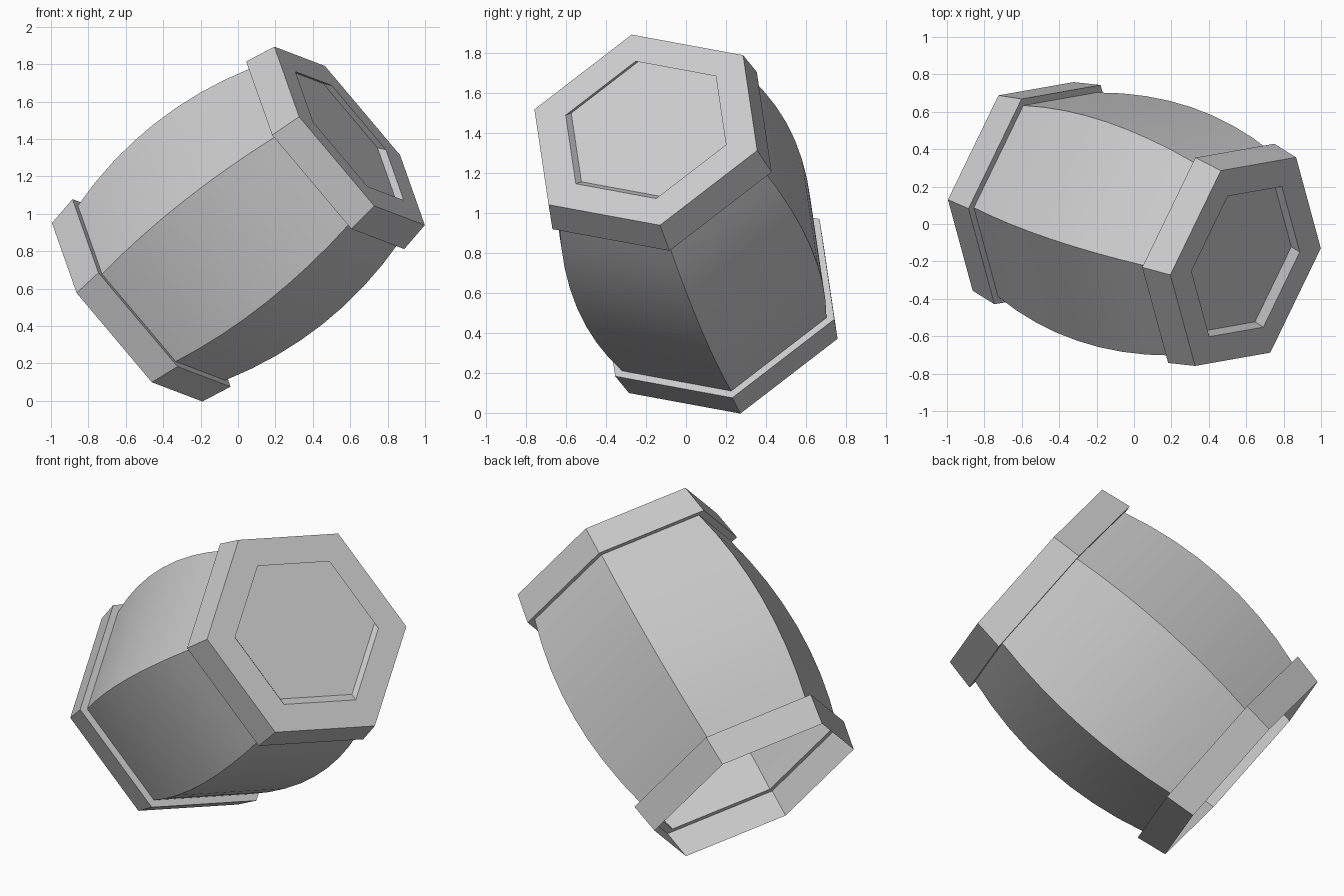
import bpy, bmesh, math
from mathutils import Vector

if "Cube" in bpy.data.objects:
    bpy.data.objects.remove(bpy.data.objects["Cube"])

# Tilted frame: axis runs from the open lower end to the capped upper end
CENTRE = Vector((0.002, 0, 0.945))
AXIS = Vector((0.757, -0.256, 0.600)).normalized()
U = Vector((-0.405, -0.07, 0.475))
U = (U - AXIS * U.dot(AXIS)).normalized()
V = -AXIS.cross(U)
HALF, BAND = 0.785, 0.172
INNER = HALF - BAND
R_END, R_LIP, R_BARREL, R_HOLE = 0.628, 0.66, 0.615, 0.452
RECESS = Vector((-0.045, 0.028, 0.010))   # skewed recess of the cap


def hex_ring(bm, a, r, shift=Vector()):
    return [bm.verts.new(CENTRE + AXIS * a + shift
                         + r * (U * math.cos(i * math.pi / 3) + V * math.sin(i * math.pi / 3)))
            for i in range(6)]


def hex_part(name, rings, closed=False):
    """Skin six-sided rings given as (axis position, radius[, shift])."""
    bm = bmesh.new()
    loops = [hex_ring(bm, *r) for r in rings]
    for lo, hi in zip(loops, loops[1:]):
        for i in range(6):
            j = (i + 1) % 6
            # V is reversed about the axis, so wind the faces to point outward
            bm.faces.new((lo[i], hi[i], hi[j], lo[j]))
    if closed:
        bm.faces.new(loops[-1][::-1])
    me = bpy.data.meshes.new(name)
    bm.to_mesh(me)
    bm.free()
    ob = bpy.data.objects.new(name, me)
    bpy.context.collection.objects.link(ob)
    return ob


# Bulging barrel body, smooth along its length
steps = 8
profile = []
for k in range(steps + 1):
    a = INNER * (2 * k / steps - 1)
    profile.append((a, 0.704 - (0.704 - R_BARREL) * (a / INNER) ** 2))
body = hex_part("barrel_body", profile)
bpy.context.view_layer.objects.active = body
body.select_set(True)
bpy.ops.object.shade_smooth_by_angle(angle=math.radians(25))

# Lower band: open ended, with a lip back to the body
hex_part("lower_band", [(-HALF, R_END), (-INNER, R_LIP), (-INNER, R_BARREL)])

# Upper band with its lip, rim and recessed lid
hex_part("upper_band_and_lid", [(INNER, R_BARREL), (INNER, R_LIP), (HALF, R_END),
                                (HALF, R_HOLE), (HALF, R_HOLE, RECESS)], closed=True)
